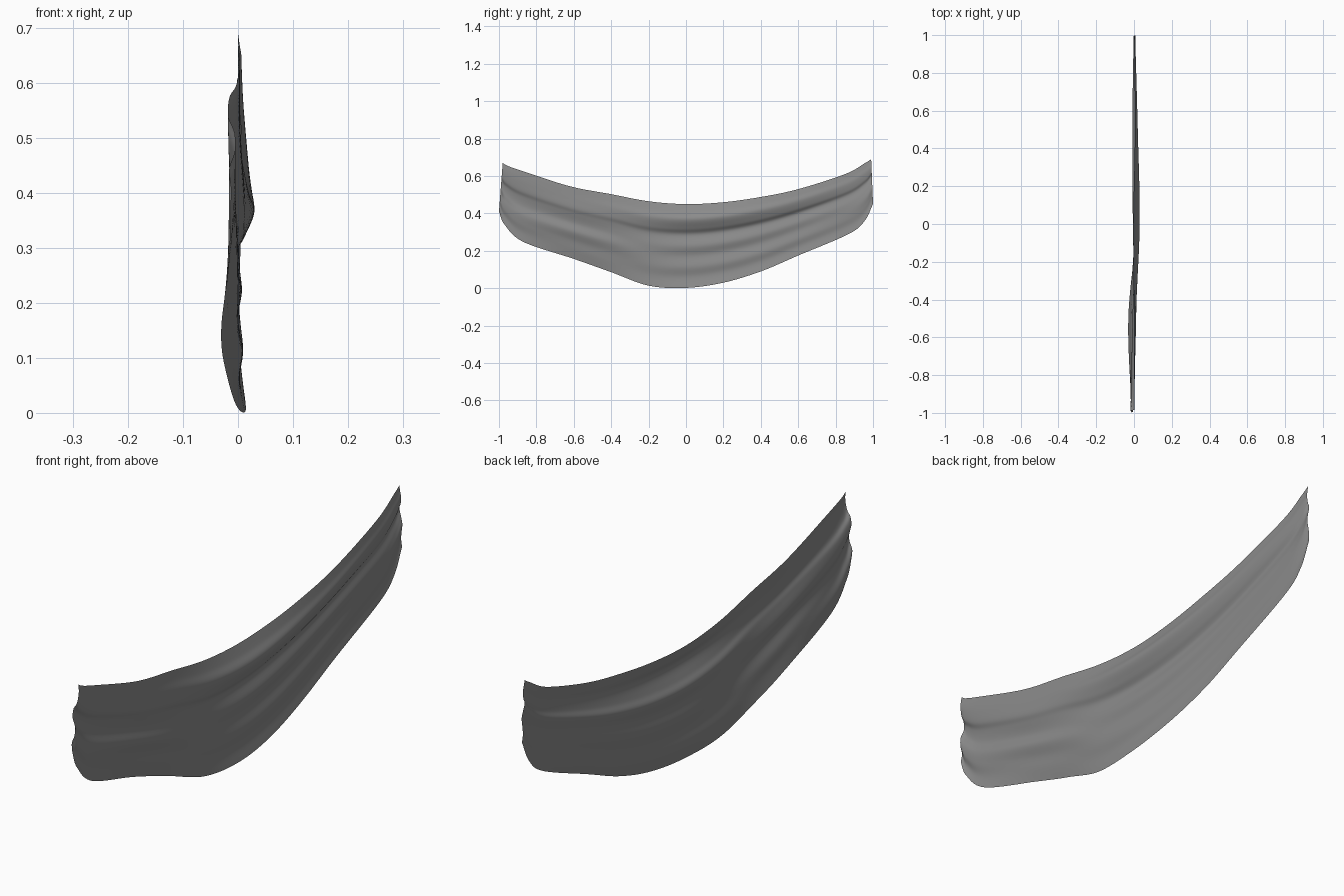
import bpy, bmesh

if "Cube" in bpy.data.objects:
    bpy.data.objects.remove(bpy.data.objects["Cube"])

# Hanging edges of the drape as (y, z), left end to right end
TOP = [(-.98, .67), (-.955, .655), (-.87, .625), (-.62, .545), (-.4, .503), (-.2, .465), (0, .45),
       (.2, .46), (.4, .488), (.6, .53), (.85, .61), (.955, .668), (.99, .69)]
BOTTOM = [(-1, .41), (-.97, .34), (-.87, .248), (-.6, .157), (-.4, .086), (-.2, .014), (0, .002),
          (.2, .03), (.4, .09), (.6, .175), (.87, .29), (.955, .36), (1, .45)]

# Fold depth in x from top hem to bottom hem, at five stations along y
DROP = [0, .09, .18, .29, .37, .5, .62, .75, .87, 1]
FOLDS = [
    [0, .003, .002, -.004, -.016, -.018, -.006, -.006, -.016, -.012],
    [0, .004, .009, .011, .002, -.008, 0, -.014, -.02, -.03],
    [-.004, .012, .03, .012, -.006, .007, 0, .009, .003, .013],
    [.005, .012, .02, .008, -.009, 0, -.006, .001, -.004, .003],
    [0, .003, .006, .004, -.002, .004, .009, .005, .002, .005],
]


def sample(vals, s):
    """Smooth curve through evenly spaced values, s in 0..1."""
    n = len(vals) - 1
    f = max(0.0, min(1.0, s)) * n
    i = min(int(f), n - 1)
    t = f - i
    b, c = vals[i], vals[i + 1]
    a = vals[i - 1] if i > 0 else 2 * b - c
    d = vals[i + 2] if i + 2 <= n else 2 * c - b
    return b + .5 * t * (c - a + t * (2*a - 5*b + 4*c - d + t * (3*(b - c) + d - a)))


def edge(points, s):
    return [sample([p[k] for p in points], s) for k in (0, 1)]


# Draped cloth sheet
NU, NV = 120, 54
bm = bmesh.new()
grid = []
for i in range(NU + 1):
    (y0, z0), (y1, z1) = edge(TOP, i / NU), edge(BOTTOM, i / NU)
    col = []
    for j in range(NV + 1):
        t = sample(DROP, j / NV)
        y, z = y0 + (y1 - y0) * t, z0 + (z1 - z0) * t
        x = sample([sample(f, j / NV) for f in FOLDS], (y + 1) / 2)
        col.append(bm.verts.new((x, y, max(0, z))))
    grid.append(col)
for i in range(NU):
    for j in range(NV):
        f = bm.faces.new((grid[i][j], grid[i][j + 1], grid[i + 1][j + 1], grid[i + 1][j]))
        f.smooth = True
mesh = bpy.data.meshes.new("draped_cloth")
bm.to_mesh(mesh)
bm.free()

# Dark grey fabric
fabric = bpy.data.materials.new("dark_grey_fabric")
fabric.diffuse_color = (.26, .26, .26, 1)
fabric.use_nodes = True
fabric.node_tree.nodes["Principled BSDF"].inputs["Base Color"].default_value = fabric.diffuse_color
mesh.materials.append(fabric)
bpy.context.collection.objects.link(bpy.data.objects.new("draped_cloth", mesh))
